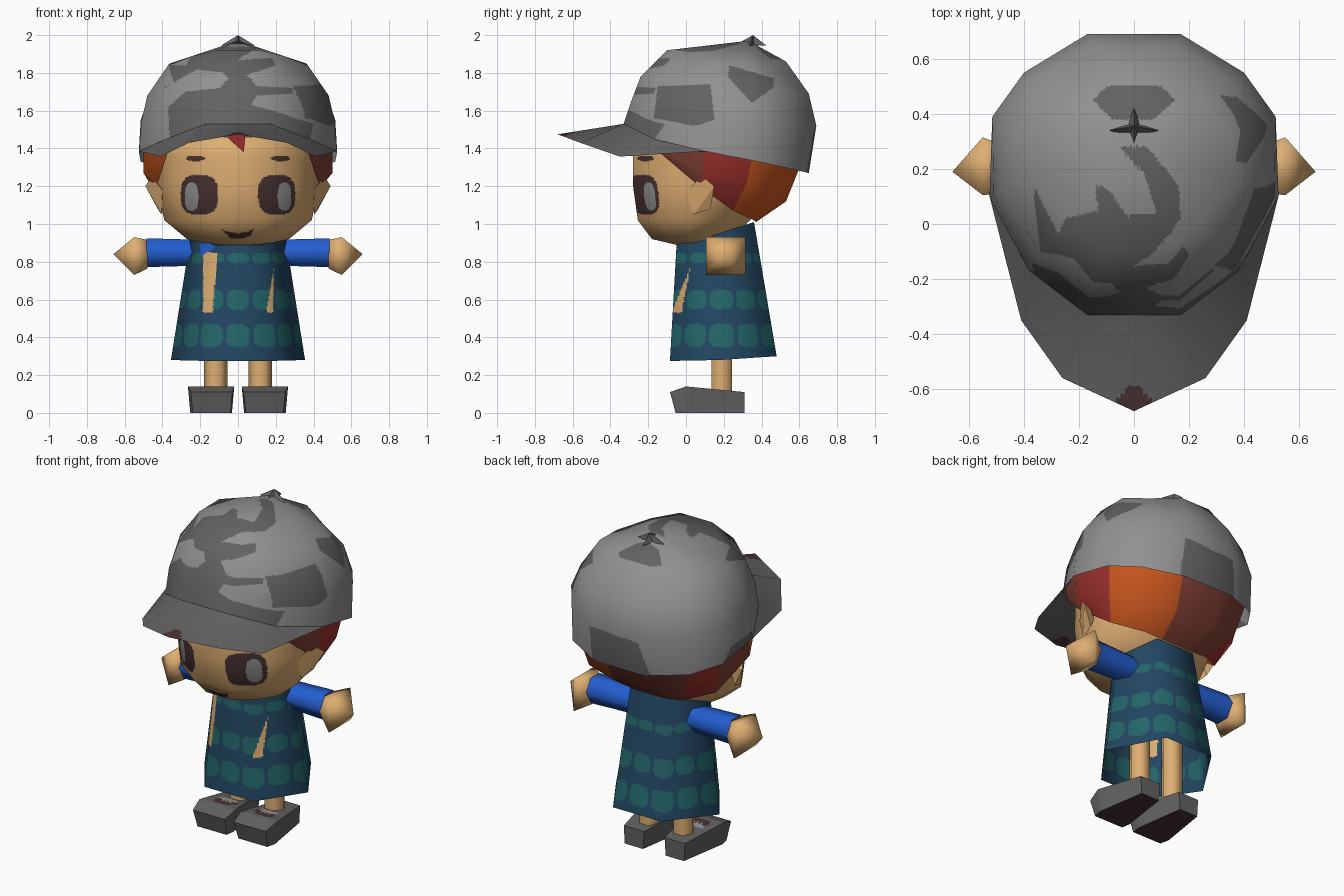
import bpy, bmesh, math
from mathutils import Vector

if "Cube" in bpy.data.objects:
    bpy.data.objects.remove(bpy.data.objects["Cube"])


def colour(name, r, g, b):
    m = bpy.data.materials.new(name)
    lin = [(c / 255 / 12.92) if c < 11 else ((c / 255 + 0.055) / 1.055) ** 2.4 for c in (r, g, b)]
    m.diffuse_color = (*lin, 1)
    m.use_nodes = True
    m.node_tree.nodes["Principled BSDF"].inputs["Base Color"].default_value = m.diffuse_color
    return m


SKIN = colour("skin", 222, 174, 114)
LIGHT = colour("light_grey", 145, 145, 145)
DARK = colour("dark_grey", 98, 98, 98)
BROWN = colour("dark_brown", 72, 50, 50)
RED = colour("red", 160, 50, 46)
ORANGE = colour("orange", 204, 88, 32)
RUST = colour("rust", 130, 64, 52)
BLUE = colour("blue", 36, 94, 208)
NAVY = colour("navy", 34, 71, 98)
TEAL = colour("teal", 36, 102, 106)


def finish(name, bm, mats, angle=35):
    """Turn the bmesh into an object; refined meshes keep their stored soft normals."""
    layer = bm.verts.layers.float_vector.get("soft")
    soft = [v[layer].normalized() for v in bm.verts] if layer else None
    if layer:
        bm.verts.layers.float_vector.remove(layer)
    me = bpy.data.meshes.new(name)
    bm.to_mesh(me)
    bm.free()
    for m in mats:
        me.materials.append(m)
    me.shade_smooth()
    if soft:
        me.normals_split_custom_set_from_vertices(soft)
    else:
        me.set_sharp_from_angle(angle=math.radians(angle))
    ob = bpy.data.objects.new(name, me)
    bpy.context.collection.objects.link(ob)
    return ob


def ring(half):
    """Mirror a right-hand, front-to-back half outline into a closed loop."""
    return half + [(-x, y, z) for x, y, z in reversed(half) if abs(x) > 1e-6]


def loft(rings, apex=None, bottom=False, top=False):
    bm = bmesh.new()
    vs = [[bm.verts.new(p) for p in r] for r in rings]
    n = len(vs[0])
    for a, b in zip(vs, vs[1:]):
        for i in range(n):
            j = (i + 1) % n
            bm.faces.new((a[i], a[j], b[j], b[i]))
    if apex:
        t = bm.verts.new(apex)
        for i in range(n):
            bm.faces.new((vs[-1][i], vs[-1][(i + 1) % n], t))
    if bottom:
        bm.faces.new(vs[0][::-1])
    if top:
        bm.faces.new(vs[-1])
    return bm


def hull(points):
    bm = bmesh.new()
    for p in points:
        bm.verts.new(p)
    bmesh.ops.convex_hull(bm, input=bm.verts[:])
    bmesh.ops.recalc_face_normals(bm, faces=bm.faces[:])
    return bm


def refine(bm, cuts, soft=False):
    """Split faces finely so that painted shapes can follow a rule."""
    bmesh.ops.triangulate(bm, faces=bm.faces[:])
    bm.normal_update()
    if soft:
        layer = bm.verts.layers.float_vector.new("soft")
        for v in bm.verts:
            v[layer] = v.normal
    bmesh.ops.subdivide_edges(bm, edges=bm.edges[:], cuts=cuts, use_grid_fill=True)
    bm.normal_update()


def inside(u, v, poly):
    hit = False
    for (x1, y1), (x2, y2) in zip(poly, poly[1:] + poly[:1]):
        if (y1 > v) != (y2 > v) and u < (x2 - x1) * (v - y1) / (y2 - y1) + x1:
            hit = not hit
    return hit


def paint(bm, slot, facing, poly, least=0.3):
    """Colour faces turned to `facing` whose centre projects into the polygon."""
    d = Vector(facing)
    a, b = [i for i in range(3) if not facing[i]]
    for f in bm.faces:
        if f.normal.dot(d) > least:
            c = f.calc_center_median()
            if inside(c[a], c[b], poly):
                f.material_index = slot


FRONT, BACK, RIGHT, LEFT, UP, DOWN = (0, -1, 0), (0, 1, 0), (1, 0, 0), (-1, 0, 0), (0, 0, 1), (0, 0, -1)


def oval(cx, cz, rx, rz, n=14, p=0.7):
    pw = lambda t: math.copysign(abs(t) ** p, t)
    return [(cx + rx * pw(math.cos(k * math.tau / n)), cz + rz * pw(math.sin(k * math.tau / n))) for k in range(n)]


# Head with painted eyes, brows and smile
def head_ring(w, f, b, z):
    prof = ((.34, 0), (.76, .2), (1, .46), (.92, .67), (.6, .9), (.25, 1))
    return ring([(w * u, f + (b - f) * t, z) for u, t in prof])


bm = loft([head_ring(*r) for r in ((.12, -.03, .12, .885), (.27, -.18, .24, .92), (.39, -.255, .34, 1.02),
                                   (.43, -.28, .47, 1.2), (.44, -.28, .53, 1.36), (.44, -.27, .53, 1.46))],
          bottom=True, top=True)
refine(bm, 22, True)
for s in (-1, 1):
    paint(bm, 1, FRONT, oval(s * .205, 1.155, .1, .107), .1)
    paint(bm, 2, FRONT, oval(s * .245, 1.145, .036, .075), .1)
    paint(bm, 1, FRONT, oval(s * .225, 1.347, .05, .013), .1)
paint(bm, 1, FRONT, [(-.09, .975), (-.06, .96), (0, .95), (.06, .96), (.08, .975), (.07, .94), (.03, .925), (-.04, .925)], .1)
finish("head", bm, [SKIN, BROWN, LIGHT])

# Ears
for s, side in ((1, "right"), (-1, "left")):
    finish(side + "_ear", hull([(s * x, y, z) for x, y, z in (
        (.4, 0, 1.18), (.405, .04, 1.05), (.425, .13, 1.08), (.49, .15, 1.2), (.46, .09, 1.25), (.38, .12, 1.18))]),
           [SKIN], 20)

# Hair: columns of locks, one colour per column
cols = [((.375, -.13, 1.37), (.375, -.13, 1.38), (.41, -.12, 1.44)),
        ((.43, .07, 1.2), (.5, .09, 1.27), (.5, .1, 1.44)),
        ((.38, .25, 1.07), (.45, .32, 1.21), (.48, .36, 1.4)),
        ((.22, .36, 1.02), (.33, .48, 1.14), (.38, .53, 1.36)),
        ((.1, .37, 1.01), (.13, .53, 1.12), (.15, .61, 1.32))]
cols += [tuple((-x, y, z) for x, y, z in c) for c in reversed(cols)]
bm = bmesh.new()
grid = [[bm.verts.new(p) for p in c] for c in cols]
for (a, b, slot) in zip(grid, grid[1:], (2, 0, 1, 1, 2, 2, 0, 2, 1)):
    for k in (0, 1):
        bm.faces.new((a[k], b[k], b[k + 1], a[k + 1])).material_index = slot
finish("hair", bm, [RED, ORANGE, RUST], 60)
finish("forelock", hull([(-.08, -.31, 1.48), (.04, -.31, 1.48), (.03, -.3, 1.38), (0, -.27, 1.48)]), [RED])

# Cap dome with patches
dome = [[(.17, -.33, 1.53), (.38, -.17, 1.45), (.525, .1, 1.385), (.515, .38, 1.33), (.4, .54, 1.295), (.17, .65, 1.27)],
        [(.17, -.29, 1.65), (.37, -.15, 1.6), (.51, .1, 1.55), (.515, .39, 1.55), (.4, .55, 1.53), (.17, .69, 1.52)],
        [(.16, -.24, 1.78), (.34, -.1, 1.75), (.48, .12, 1.68), (.47, .36, 1.68), (.36, .52, 1.69), (.15, .65, 1.69)],
        [(.11, -.1, 1.92), (.24, 0, 1.89), (.37, .15, 1.84), (.36, .33, 1.85), (.25, .44, 1.84), (.1, .53, 1.86)]]
bm = loft([ring(h) for h in dome], apex=(0, .33, 1.97))
refine(bm, 21, True)
paint(bm, 1, FRONT, [(-.36, 1.4), (-.37, 1.62), (-.28, 1.7), (-.1, 1.72), (-.05, 1.77), (-.1, 1.82), (.02, 1.87),
                     (.18, 1.88), (.2, 1.84), (.05, 1.79), (.1, 1.73), (.29, 1.72), (.29, 1.69), (.1, 1.68),
                     (.07, 1.63), (.22, 1.59), (.3, 1.56), (.4, 1.53), (.38, 1.44)])
paint(bm, 1, FRONT, [(-.39, 1.72), (-.36, 1.84), (-.18, 1.84), (-.27, 1.79)])
paint(bm, 1, UP, [(-.06, .28), (.05, .28), (.16, .14), (.17, .02), (.08, -.1), (0, -.15), (-.03, -.22), (-.15, -.21),
                  (-.28, -.05), (-.25, .02), (-.13, .05), (-.14, .14), (-.1, .13), (-.02, .03), (.08, .04), (.04, .18)])
paint(bm, 1, UP, [(-.15, .45), (-.1, .5), (.1, .5), (.15, .45), (.07, .38), (-.08, .38)])
paint(bm, 1, RIGHT, [(.22, 1.78), (.23, 1.84), (.47, 1.77), (.46, 1.72), (.35, 1.64)])
paint(bm, 1, RIGHT, [(-.17, 1.56), (-.15, 1.73), (.13, 1.74), (.15, 1.55), (.05, 1.52)])
paint(bm, 1, BACK, [(.2, 1.2), (.19, 1.5), (-.15, 1.48), (-.22, 1.2)])
paint(bm, 1, LEFT, [(.05, 1.3), (.1, 1.43), (.3, 1.41), (.42, 1.28)])
finish("cap_dome", bm, [LIGHT, DARK])

# Cap brim with a dark tip
outer = [(.525, .1, 1.385), (.41, -.35, 1.357), (.26, -.56, 1.43), (0, -.68, 1.475)]
inner = [(.525, .1, 1.39), (.38, -.17, 1.45), (.17, -.33, 1.53), (0, -.33, 1.53)]
outer, inner = [r + [(-x, y, z) for x, y, z in r[-2::-1]] for r in (outer, inner)]
bm = bmesh.new()
o, i = [[bm.verts.new(p) for p in r] for r in (outer, inner)]
for k in range(6):
    bm.faces.new((o[k], o[k + 1], i[k + 1], i[k]))
bmesh.ops.remove_doubles(bm, verts=bm.verts[:], dist=.006)
bm.normal_update()
if sum(f.normal.z for f in bm.faces) < 0:
    bmesh.ops.reverse_faces(bm, faces=bm.faces[:])
refine(bm, 15, True)
paint(bm, 1, UP, [(0, -.7), (-.07, -.65), (-.02, -.59), (.02, -.59), (.07, -.65)], 0)
finish("cap_brim", bm, [DARK, BROWN])

# Star button on the crown
star = [((.09, .03)[k % 2] * math.cos(k * math.pi / 4), .34 + (.085, .03)[k % 2] * math.sin(k * math.pi / 4), 1.945)
        for k in range(8)]
finish("cap_button", loft([star], apex=(0, .355, 2.0), bottom=True), [DARK], 10)

# Tunic: six-sided, flared, open below, with rows of blobs and two slits
low = [(.17, -.085, .275), (.355, .18, .28), (.165, .48, .3)]
high = [(.13, -.05, .89), (.25, .15, .94), (.13, .36, 1.01)]
mix = lambda t: ring([tuple(a + (b - a) * t for a, b in zip(p, q)) for p, q in zip(low, high)])
bm = loft([mix(t / 3) for t in range(4)])
refine(bm, 23, True)
for f in bm.faces:
    c = f.calc_center_median()
    u = (math.atan2(c.x, .19 - c.y) * 12 / math.tau + .5) % 1 - .5
    for zc, h in ((.41, .062), (.6, .052), (.82, .028)):
        if (abs(u) / .44) ** 3 + (abs(c.z - zc) / h) ** 3 < 1:
            f.material_index = 1
paint(bm, 2, FRONT, [(-.185, .53), (-.185, .85), (-.11, .85), (-.135, .53)], .1)
paint(bm, 2, FRONT, [(.15, .53), (.19, .77), (.185, .53)], .1)
paint(bm, 3, FRONT, [(-.2, .95), (-.1, .92), (-.13, .87), (-.2, .83)], .1)
finish("tunic", bm, [NAVY, TEAL, SKIN, BLUE])
finish("tunic_top", hull([(x, y, z - d) for x, y, z in ring(high) for d in (.005, .015)]), [NAVY])

# Arms, hands, legs and shoes on both sides
hexa = lambda r: [(r * math.cos(k * math.pi / 3), r * math.sin(k * math.pi / 3)) for k in range(6)]
shoe = [(.25, -.085, .11), (.265, 0, .14), (.21, .31, .11), (.07, .31, .11), (.02, 0, .14), (.03, -.085, .11)]
for s, side in ((1, "right"), (-1, "left")):
    finish(side + "_sleeve", hull([(s * x, .2 + a, .848 + b) for x, r in ((.17, .078), (.485, .088))
                                   for a, b in hexa(r)]), [BLUE], 70)
    finish(side + "_hand", hull([(s * .48, .2 + a, .84 + b) for a, b in hexa(.088)]
                                + [(s * .55, .21 + a, .83 + b) for a in (-.105, .105) for b in (-.1, .1)]
                                + [(s * .66, .19, .84)]), [SKIN], 75)
    finish(side + "_leg", hull([(s * .118 + a, .19 + b, z) for z in (.1, .55) for a, b in hexa(.063)]), [SKIN], 70)
    sole = [(s * (.142 + (x - .142) * .9), y + .03 * (y < 0), 0) for x, y, z in shoe]
    bm = loft([sole, [(s * x, y, z) for x, y, z in shoe]], bottom=True, top=True)
    bmesh.ops.recalc_face_normals(bm, faces=bm.faces[:])
    refine(bm, 9)
    paint(bm, 1, DOWN, [(-1, -1), (1, -1), (1, 1), (-1, 1)], .9)
    paint(bm, 1, UP, oval(s * .135, .08, .075, .045), .5)
    paint(bm, 2, UP, oval(s * .135, .105, .055, .03), .5)
    finish(side + "_shoe", bm, [DARK, BROWN, LIGHT], 40)
